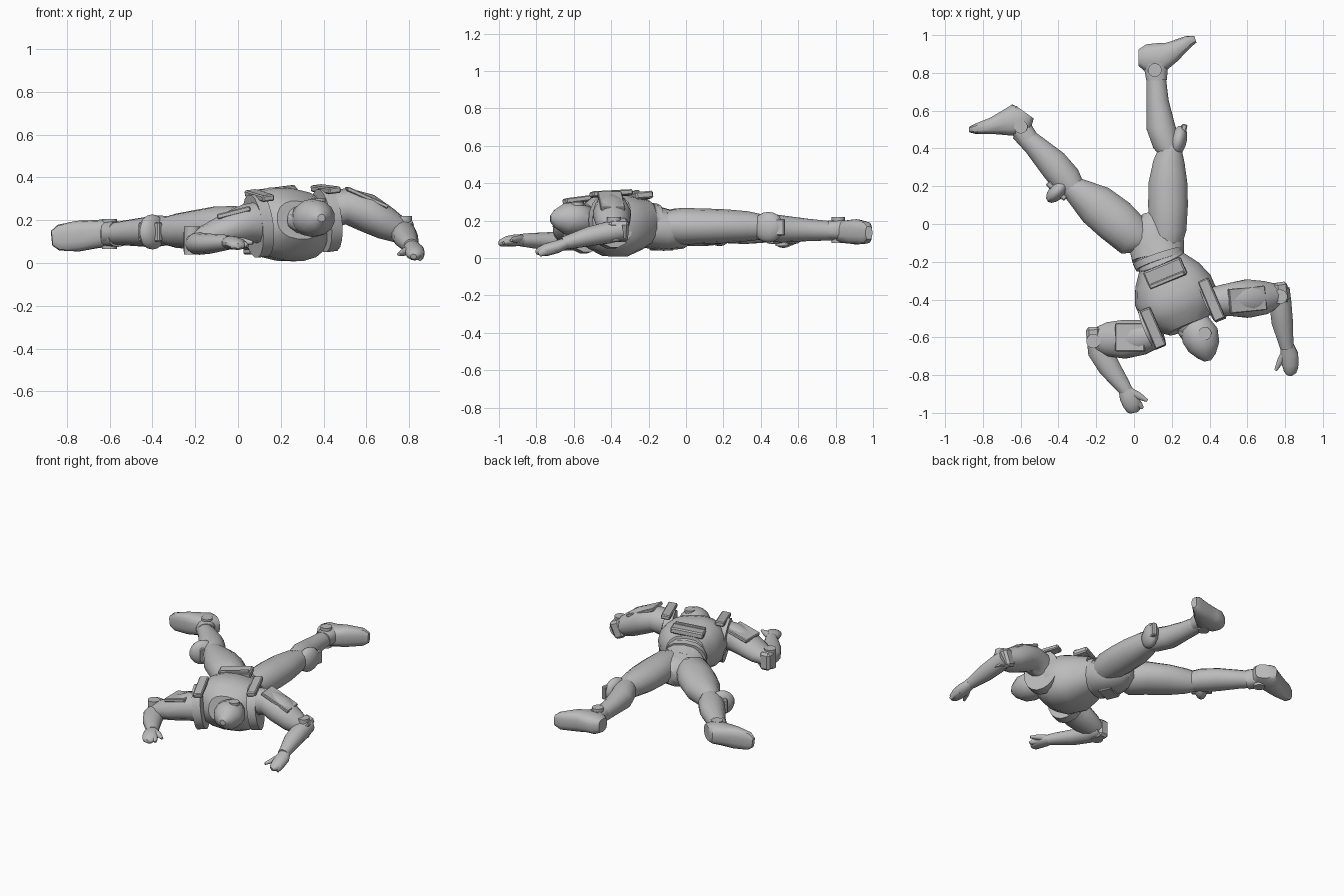
import bpy, bmesh, math
from mathutils import Vector, Matrix

grey = bpy.data.materials.new("plain_grey")
grey.diffuse_color = (0.5, 0.5, 0.5, 1)
YAW = math.radians(22.5)          # heading of the torso
ROLL = math.radians(7)            # torso leans up on one side


def finish(name, bm, angle=35):
    bmesh.ops.recalc_face_normals(bm, faces=bm.faces)
    me = bpy.data.meshes.new(name)
    bm.to_mesh(me)
    bm.free()
    me.materials.append(grey)
    ob = bpy.data.objects.new(name, me)
    bpy.context.collection.objects.link(ob)
    bpy.ops.object.select_all(action='DESELECT')
    ob.select_set(True)
    bpy.context.view_layer.objects.active = ob
    bpy.ops.object.shade_smooth_by_angle(angle=math.radians(angle))
    return ob


def loft(name, rings, sides=14, power=2.0, roll=0.0):
    """Rings of (x, y, z, half width, half height) skinned along their path."""
    bm = bmesh.new()
    pts = [Vector(r[:3]) for r in rings]
    loops = []
    for i, r in enumerate(rings):
        t = (pts[min(i + 1, len(pts) - 1)] - pts[max(i - 1, 0)]).normalized()
        side = t.cross(Vector((0, 0, 1))).normalized()
        side = Matrix.Rotation(roll, 3, t) @ side
        up = side.cross(t)
        loop = []
        for k in range(sides):
            a = 2 * math.pi * (k + 0.5) / sides
            c, s = math.cos(a), math.sin(a)
            c = math.copysign(abs(c) ** (2 / power), c)
            s = math.copysign(abs(s) ** (2 / power), s)
            loop.append(bm.verts.new(pts[i] + side * c * r[3] + up * s * r[4]))
        loops.append(loop)
    for a, b in zip(loops, loops[1:]):
        for k in range(sides):
            n = (k + 1) % sides
            bm.faces.new((a[k], a[n], b[n], b[k]))
    bm.faces.new(loops[0])
    bm.faces.new(loops[-1])
    return finish(name, bm)


def ball(name, loc, size, yaw=0.0):
    bm = bmesh.new()
    bmesh.ops.create_uvsphere(bm, u_segments=14, v_segments=9, radius=1)
    bm.transform(Matrix.Translation(loc) @ Matrix.Rotation(yaw, 4, 'Z') @ Matrix.Diagonal((*size, 1)))
    return finish(name, bm)


def drum(name, loc, radius, height, yaw=0.0, axis='Z', squash=1.0, sides=14):
    bm = bmesh.new()
    bmesh.ops.create_cone(bm, cap_ends=True, segments=sides, radius1=radius, radius2=radius, depth=height)
    turn = Matrix.Rotation(math.pi / 2, 4, 'Y') if axis == 'X' else Matrix()
    bm.transform(Matrix.Translation(loc) @ Matrix.Rotation(yaw, 4, 'Z')
                 @ Matrix.Rotation(-ROLL if axis == 'X' else 0, 4, 'Y')
                 @ Matrix.Diagonal((1, squash, 1, 1)) @ turn)
    return finish(name, bm)


def block(name, loc, size, yaw=0.0, tilt=0.0, pitch=0.0):
    bm = bmesh.new()
    bmesh.ops.create_cube(bm, size=1)
    bm.transform(Matrix.Diagonal((*size, 1)))
    bmesh.ops.bevel(bm, geom=bm.edges[:], offset=min(size) * 0.2, segments=1, affect='EDGES')
    bm.transform(Matrix.Translation(loc) @ Matrix.Rotation(yaw, 4, 'Z')
                 @ Matrix.Rotation(tilt, 4, 'Y') @ Matrix.Rotation(pitch, 4, 'X'))
    return finish(name, bm)


# Torso, waist and pelvis
loft("chest", [(.145, -.20, .20, .125, .115), (.175, -.27, .19, .18, .145),
               (.205, -.35, .18, .215, .172), (.24, -.43, .18, .215, .17),
               (.262, -.49, .19, .185, .145), (.285, -.545, .20, .11, .09)],
     sides=18, power=2.4, roll=-ROLL)
loft("waist", [(.16, -.24, .19, .13, .11), (.11, -.10, .16, .125, .10)], power=2.3)
loft("pelvis", [(.128, -.185, .165, .14, .115), (.12, -.11, .15, .15, .112),
                (.10, -.02, .15, .125, .10), (.085, .04, .16, .075, .07), (.08, .062, .16, .03, .03)], power=2.2)
loft("belt", [(.137, -.205, .175, .135, .122), (.125, -.17, .17, .14, .122)], power=2.4)
block("back_plate", (.165, -.26, .325), (.215, .10, .04), YAW, -.12, .08)
block("back_plate_rim", (.175, -.295, .333), (.20, .025, .04), YAW, -.12, .08)
block("front_pouch", (.10, -.13, .055), (.13, .09, .03), YAW)

# Shoulder straps looping around the arm openings
for name, x, y, z in (("strap_left", .095, -.545, .175), ("strap_right", .415, -.40, .20)):
    drum(name, (x, y, z), .15, .055, YAW, 'X', .80, 18)
block("strap_top_left", (.10, -.55, .315), (.06, .22, .03), YAW, -ROLL, .12)
block("strap_top_right", (.41, -.40, .345), (.06, .23, .03), YAW, -ROLL, .05)

# Neck and head
loft("neck", [(.27, -.50, .20, .075, .07), (.32, -.58, .20, .06, .06)])
loft("head", [(.30, -.50, .205, .045, .045), (.32, -.53, .205, .085, .075), (.35, -.59, .21, .102, .09),
              (.37, -.65, .21, .088, .083), (.385, -.70, .21, .05, .05), (.39, -.725, .21, .018, .018)])
loft("jaw", [(.32, -.57, .20, .06, .065), (.26, -.57, .195, .045, .045), (.235, -.565, .195, .015, .025)])
drum("ear_disc", (.375, -.58, .29), .035, .02, YAW)

# Legs: thigh, knee, shin, ankle, shoe
loft("thigh_left", [(.07, -.08, .16, .07, .07), (-.01, -.06, .165, .115, .10), (-.10, .02, .165, .122, .10),
                    (-.20, .10, .155, .115, .092), (-.29, .165, .15, .08, .08), (-.34, .20, .15, .06, .065)])
loft("shin_left", [(-.31, .18, .15, .06, .065), (-.36, .235, .15, .085, .072), (-.43, .32, .145, .082, .07),
                   (-.53, .42, .14, .06, .058), (-.61, .49, .135, .048, .05)])
loft("thigh_right", [(.17, -.12, .165, .08, .08), (.18, -.03, .17, .10, .098), (.18, .10, .17, .108, .095),
                     (.18, .22, .17, .105, .09), (.185, .33, .17, .085, .08), (.195, .42, .165, .055, .065)])
loft("shin_right", [(.195, .37, .165, .055, .065), (.17, .43, .165, .075, .075), (.14, .52, .155, .078, .072),
                    (.125, .65, .15, .06, .06), (.115, .80, .145, .052, .05)])
for name, x, y, z, yaw in (("knee_left", -.40, .18, .145, -.75), ("knee_right", .235, .44, .165, 2.9)):
    ball(name, (x, y, z), (.045, .085, .082), yaw)
block("knee_rim_left", (-.41, .175, .145), (.03, .13, .09), .85)
block("knee_rim_right", (.255, .46, .165), (.03, .14, .09), -.2)
for name, x, y, z in (("ankle_left", -.60, .515, .135), ("ankle_right", .11, .815, .15)):
    drum(name, (x, y, z), .036, .14)
loft("ankle_cuff_left", [(-.56, .45, .135, .055, .06), (-.615, .53, .135, .06, .058)], power=2.6)
loft("ankle_cuff_right", [(.12, .76, .15, .055, .05), (.115, .85, .15, .068, .055)], power=2.6)
loft("shoe_left", [(-.575, .59, .14, .055, .05), (-.60, .555, .14, .092, .065), (-.66, .54, .135, .075, .066),
                   (-.75, .52, .125, .045, .072), (-.84, .503, .118, .027, .06), (-.87, .50, .115, .015, .035)],
     power=2.8)
loft("shoe_right", [(.025, .88, .14, .045, .045), (.06, .88, .14, .072, .06), (.13, .875, .14, .085, .063),
                    (.20, .91, .14, .058, .068), (.29, .967, .135, .032, .058), (.325, .978, .135, .019, .035)],
     power=2.8)

# Arms: upper arm, elbow, forearm
loft("upper_arm_left", [(.11, -.58, .19, .08, .10), (.04, -.60, .185, .095, .09), (-.05, -.61, .155, .105, .078),
                        (-.14, -.61, .12, .092, .062), (-.21, -.61, .10, .06, .05)])
loft("forearm_left", [(-.205, -.57, .095, .05, .05), (-.18, -.67, .09, .068, .052), (-.13, -.76, .09, .06, .047),
                      (-.06, -.855, .095, .042, .037), (-.04, -.885, .095, .036, .033)])
loft("upper_arm_right", [(.43, -.41, .25, .08, .09), (.51, -.40, .265, .09, .085), (.60, -.395, .235, .104, .09),
                         (.69, -.39, .185, .09, .078), (.76, -.375, .15, .06, .06)])
loft("forearm_right", [(.77, -.34, .15, .055, .055), (.775, -.42, .135, .06, .058), (.785, -.52, .115, .058, .052),
                       (.805, -.63, .085, .04, .038), (.81, -.66, .08, .036, .032)])
block("elbow_guard_left", (-.215, -.595, .10), (.075, .10, .12), .05)
block("elbow_guard_right", (.765, -.365, .15), (.075, .11, .12), .15, .4)
block("shoulder_pad_right", (.60, -.40, .305), (.21, .13, .02), .1, .42)
block("shoulder_pad_left", (-.02, -.60, .235), (.16, .15, .025), 0, -.25)
drum("elbow_disc_left", (-.215, -.62, .105), .038, .13)
drum("elbow_disc_right", (.775, -.385, .155), .038, .13)

# Hands with thumb and fingers
loft("hand_left", [(-.05, -.87, .095, .035, .028), (-.03, -.91, .095, .05, .032), (-.01, -.955, .09, .05, .028),
                   (-.002, -.99, .08, .035, .02), (0, -1.0, .08, .018, .012)])
loft("thumb_left", [(-.02, -.89, .10, .024, .022), (.025, -.91, .10, .02, .018), (.07, -.935, .095, .008, .008)])
loft("finger_left", [(.0, -.93, .09, .025, .022), (.03, -.96, .085, .018, .016), (.045, -.975, .08, .008, .008)])
loft("hand_right", [(.81, -.64, .08, .035, .03), (.822, -.69, .06, .048, .034), (.828, -.745, .045, .045, .034),
                    (.825, -.785, .035, .032, .024), (.82, -.80, .03, .015, .012)])
loft("thumb_right", [(.80, -.68, .065, .022, .02), (.775, -.725, .05, .018, .017), (.75, -.775, .04, .008, .008)])
loft("finger_right", [(.84, -.71, .05, .028, .028), (.853, -.76, .035, .017, .024), (.85, -.785, .02, .01, .014)])
